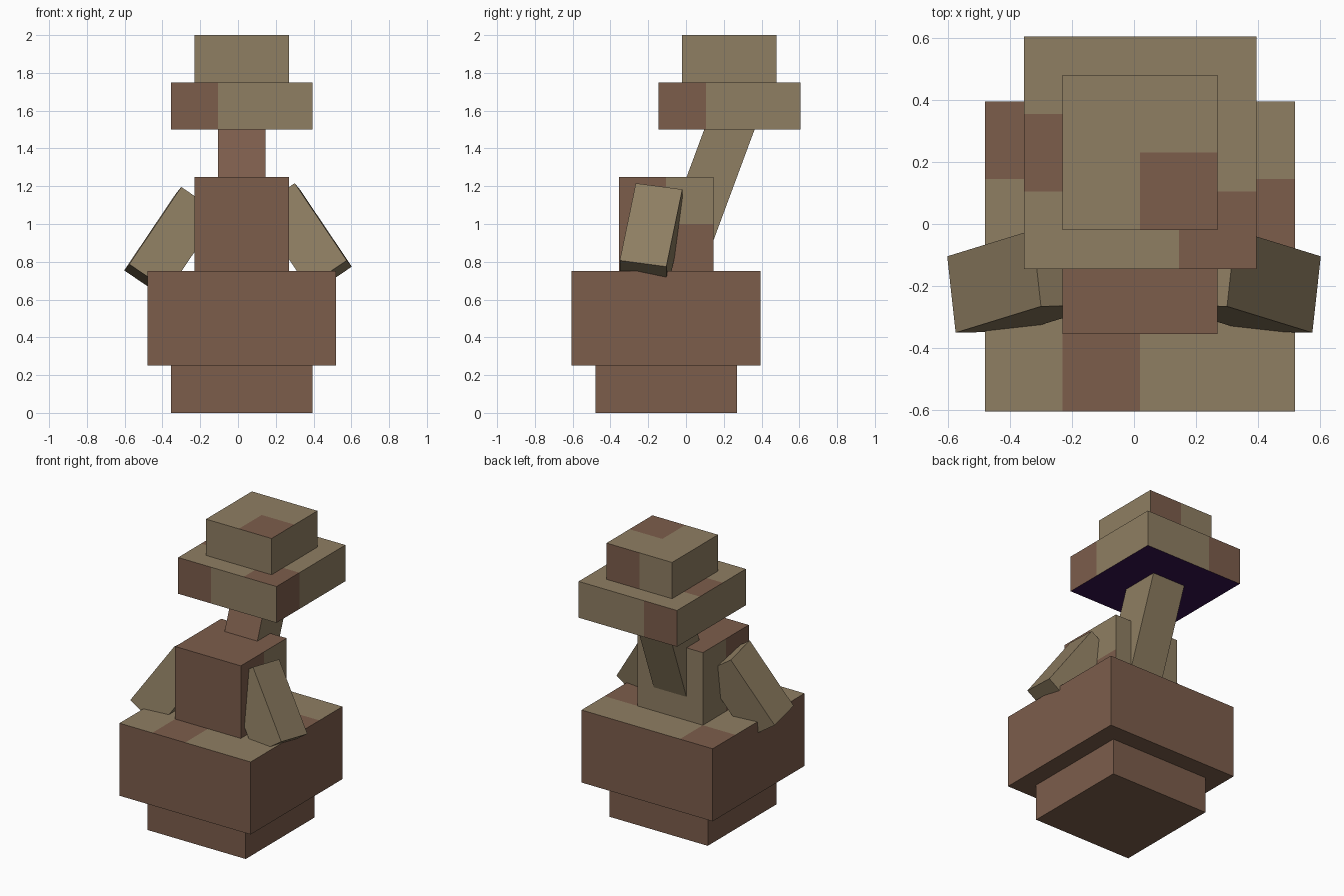
import bpy, bmesh
from mathutils import Vector, Matrix

cube = bpy.data.objects.get("Cube")
if cube:
    bpy.data.objects.remove(cube, do_unlink=True)


def material(name, rgb):
    m = bpy.data.materials.new(name)
    m.use_nodes = True
    m.diffuse_color = (*rgb, 1)
    m.node_tree.nodes["Principled BSDF"].inputs["Base Color"].default_value = (*rgb, 1)
    return m


BROWN, KHAKI, PURPLE = 0, 1, 2
MATERIALS = [material("brown", (0.202, 0.110, 0.071)),
             material("khaki", (0.275, 0.210, 0.123)),
             material("dark purple", (0.037, 0.006, 0.075))]
CELL = 0.25


def block(name, size, centre, paint, rotation=None):
    """Box cut into square cells; paint(side, i, j, k) gives each cell its colour."""
    bm = bmesh.new()
    bmesh.ops.create_cube(bm, size=1)
    bmesh.ops.scale(bm, vec=size, verts=bm.verts)
    for axis in range(3):
        normal = Vector((0, 0, 0))
        normal[axis] = 1
        for n in range(1, round(size[axis] / CELL)):
            bmesh.ops.bisect_plane(bm, geom=bm.verts[:] + bm.edges[:] + bm.faces[:],
                                   plane_co=normal * (n * CELL - size[axis] / 2),
                                   plane_no=normal)
    bm.normal_update()
    for f in bm.faces:
        axis = max(range(3), key=lambda a: abs(f.normal[a]))
        side = "+-"[f.normal[axis] < 0] + "xyz"[axis]
        c = f.calc_center_median()
        cell = [int((c[a] + size[a] / 2) / CELL) for a in range(3)]
        f.material_index = paint(side, *cell)
    turn = rotation or Matrix.Identity(3)
    bm.transform(turn.to_4x4())
    mesh = bpy.data.meshes.new(name)
    bm.to_mesh(mesh)
    bm.free()
    for m in MATERIALS:
        mesh.materials.append(m)
    obj = bpy.data.objects.new(name, mesh)
    obj.location = centre
    bpy.context.collection.objects.link(obj)
    return obj


# Colour rules, by side and cell
def body_paint(side, i, j, k):
    return KHAKI if side == "+z" and (i, j) not in {(1, 0), (0, 3), (3, 2)} else BROWN


def torso_paint(side, i, j, k):
    if side == "+y":
        return KHAKI
    if side == "+x":
        return KHAKI if (j, k) == (1, 1) else BROWN
    if side == "-x":
        return KHAKI if j == 1 else BROWN
    return BROWN


def brim_paint(side, i, j, k):
    if side == "-z":
        return PURPLE
    brown = (side in ("-y", "+y") and i == 0
             or side == "+x" and j == 0
             or side == "+z" and (i, j) in {(0, 1), (2, 0)})
    return BROWN if brown else KHAKI


def crown_paint(side, i, j, k):
    brown = side == "+y" and i == 1 or side == "+z" and (i, j) == (1, 0)
    return BROWN if brown else KHAKI


# Upright blocks, bottom to top
block("base", (0.75, 0.75, 0.25), (0.02, -0.105, 0.125), lambda *a: BROWN)
block("body", (1, 1, 0.5), (0.02, -0.105, 0.5), body_paint)
block("torso", (0.5, 0.5, 0.5), (0.02, -0.105, 1.0), torso_paint)
block("head_lower", (0.75, 0.75, 0.25), (0.02, 0.23, 1.625), brim_paint)
block("head_top", (0.5, 0.5, 0.25), (0.02, 0.23, 1.875), crown_paint)

# Neck leaning back
block("neck", (0.25, 0.25, 0.75), (0.02, 0.137, 1.25),
      lambda side, *a: BROWN if side == "-y" else KHAKI,
      Matrix.Rotation(-0.355, 3, "X"))

# Arms splayed outwards and slightly forwards
for name, s, z in (("left_arm", 1, 0.925), ("right_arm", -1, 0.905)):
    along = Vector((0.552 * s, -0.17, -0.82)).normalized()
    out = along.cross(Vector((0.104 * s, 0.98, -0.124))).normalized()
    across = out.cross(along)
    block(name, (0.25, 0.25, 0.5), (0.348 * s, -0.183, z), lambda *a: KHAKI,
          Matrix((out, across, along)).transposed())
